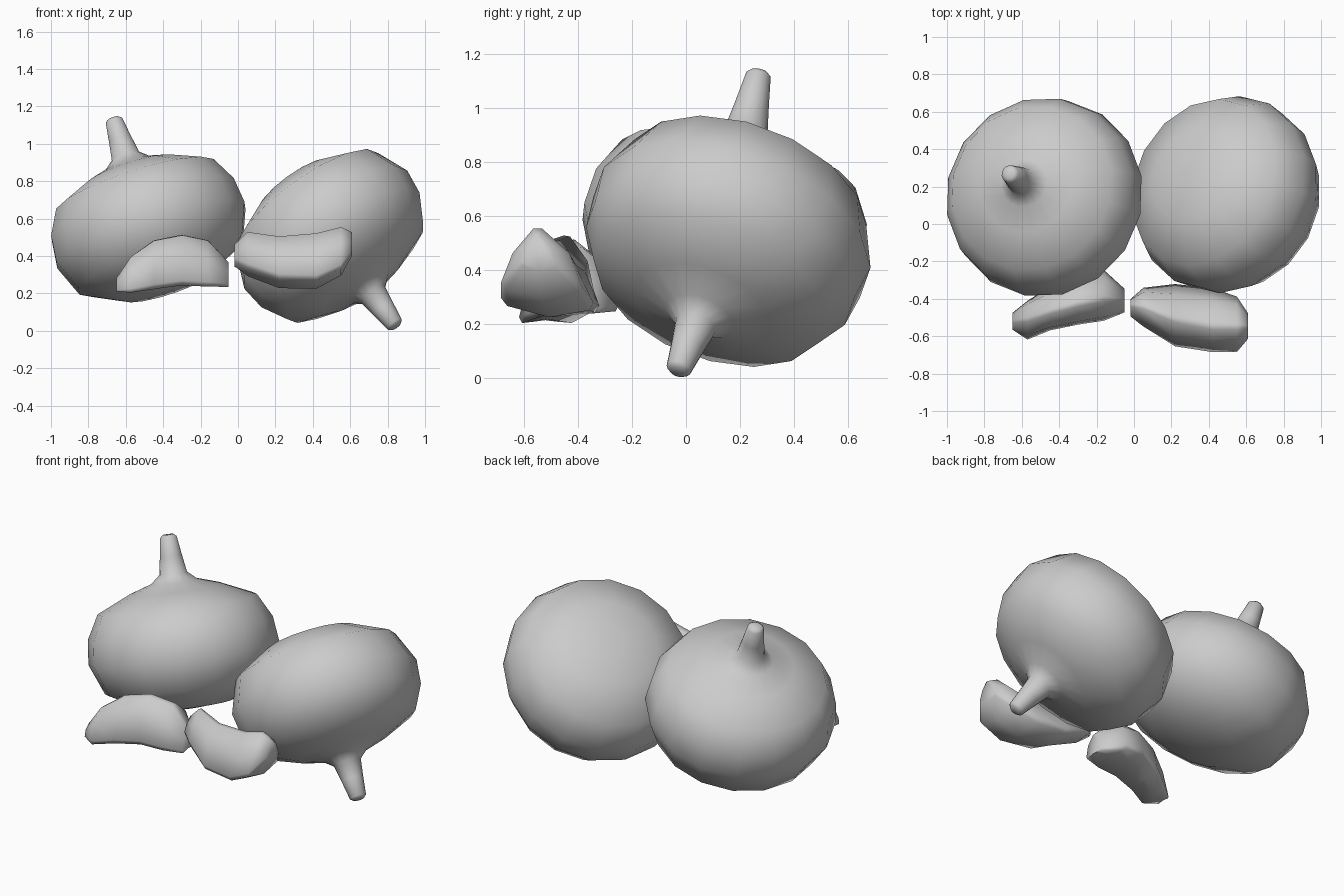
import bpy, math
from mathutils import Vector

if "Cube" in bpy.data.objects:
    bpy.data.objects.remove(bpy.data.objects["Cube"])


def finish(name, verts, faces, angle):
    mesh = bpy.data.meshes.new(name)
    mesh.from_pydata(verts, [], faces)
    ob = bpy.data.objects.new(name, mesh)
    bpy.context.collection.objects.link(ob)
    bpy.ops.object.select_all(action='DESELECT')
    ob.select_set(True)
    bpy.context.view_layer.objects.active = ob
    # consistent outward faces
    bpy.ops.object.mode_set(mode='EDIT')
    bpy.ops.mesh.select_all(action='SELECT')
    bpy.ops.mesh.normals_make_consistent(inside=False)
    bpy.ops.object.mode_set(mode='OBJECT')
    bpy.ops.object.shade_smooth_by_angle(angle=math.radians(angle))
    return ob


def loft(name, rings, angle):
    n = len(rings[0])
    verts = [p for r in rings for p in r]
    faces = [(i * n + j, i * n + (j + 1) % n, (i + 1) * n + (j + 1) % n, (i + 1) * n + j)
             for i in range(len(rings) - 1) for j in range(n)]
    faces += [tuple(range(n)), tuple(range(len(verts) - n, len(verts)))]
    return finish(name, verts, faces, angle)


# squat round fruit with flared stem: (height along axis, radius)
PROFILE = [(-.35, .06), (-.33, .25), (-.215, .467), (-.04, .538), (.1, .522), (.235, .45),
           (.322, .26), (.365, .13), (.41, .078), (.51, .062), (.615, .047), (.63, .03)]


def fruit(name, center, axis, sides=16):
    rings = [[(r * math.cos(2 * math.pi * k / sides), r * math.sin(2 * math.pi * k / sides), t)
              for k in range(sides)] for t, r in PROFILE]
    ob = loft(name, rings, 60)
    ob.rotation_mode = 'QUATERNION'
    ob.rotation_quaternion = Vector(axis).to_track_quat('Z', 'Y')
    ob.location = center


fruit("upright_fruit", (-.478, .145, .55), (-.30, .20, .93))
fruit("tipped_fruit", (.492, .158, .51), (.56, -.30, -.77))


# curved wedge segments: each section is x and three (y, z) corners,
# each corner is softened and each side is bulged
def segment(name, sections, bulge):
    rings = []
    for x, *tri in sections:
        tri = [Vector(p) for p in tri]
        c = sum(tri, Vector((0, 0))) / 3
        ring = []
        for i in range(3):
            prev, a, b = tri[i - 1], tri[i], tri[(i + 1) % 3]
            ring += [a.lerp(prev, .1), a.lerp(b, .1), c + ((a + b) / 2 - c) * bulge[i]]
        rings.append([(x, p.x, p.y) for p in ring])
    loft(name, rings, 85)


segment("right_segment", [
    (-.02, (-.43, .47), (-.50, .38), (-.40, .34)),
    (.05, (-.44, .55), (-.56, .34), (-.33, .30)),
    (.22, (-.51, .53), (-.67, .28), (-.30, .24)),
    (.42, (-.55, .55), (-.70, .27), (-.32, .25)),
    (.55, (-.55, .58), (-.70, .33), (-.37, .32)),
    (.61, (-.55, .54), (-.62, .42), (-.47, .41))], (1.2, 1.35, 1.35))

segment("left_segment", [
    (-.65, (-.52, .29), (-.57, .21), (-.47, .21)),
    (-.57, (-.51, .42), (-.63, .205), (-.40, .205)),
    (-.45, (-.47, .51), (-.58, .22), (-.32, .25)),
    (-.30, (-.43, .54), (-.55, .24), (-.26, .28)),
    (-.16, (-.40, .51), (-.53, .235), (-.23, .25)),
    (-.05, (-.41, .38), (-.48, .235), (-.34, .24))], (1.4, .8, 1.45))
